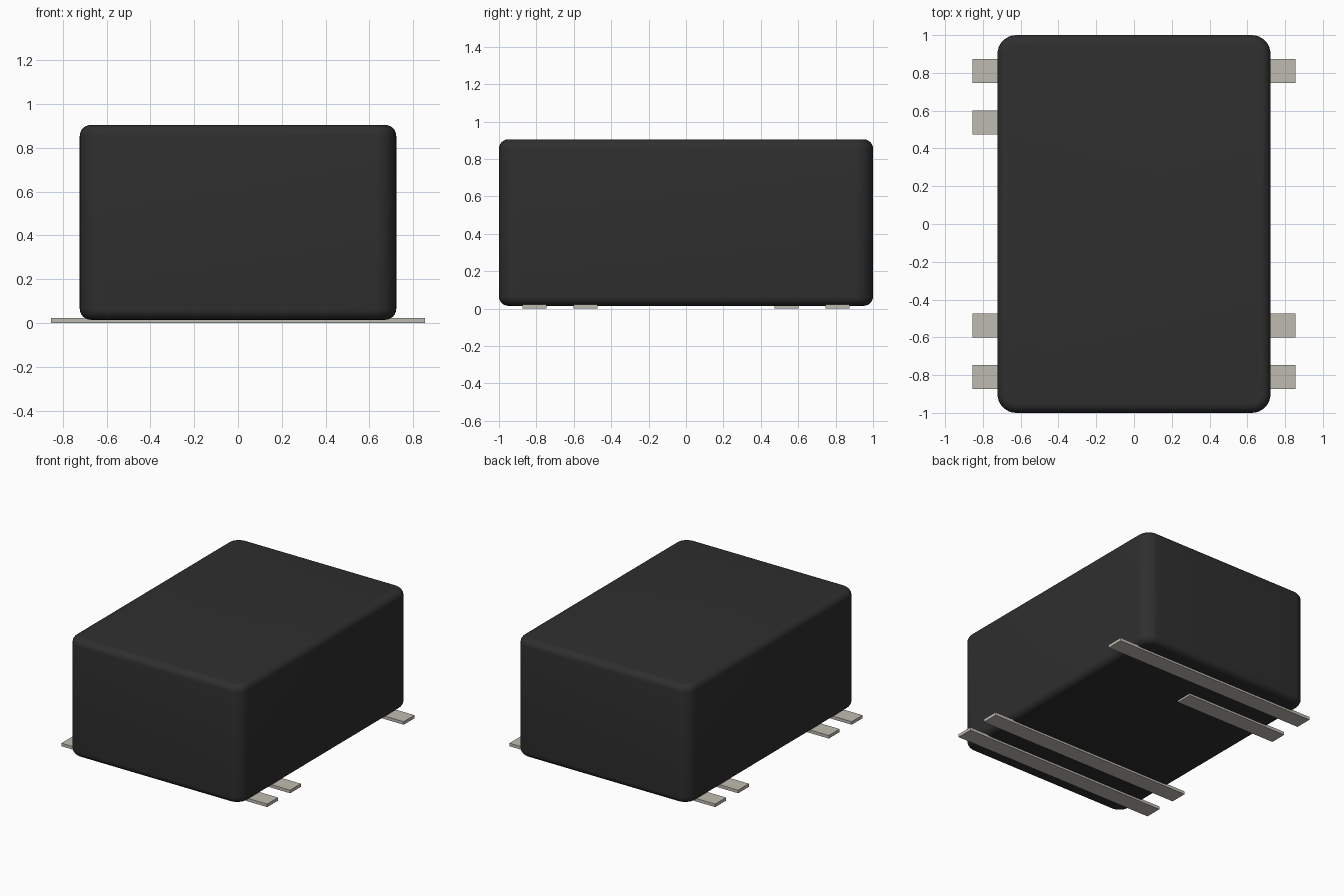
import bpy
import bmesh
from mathutils import Matrix

cube = bpy.data.objects.get("Cube")
if cube:
    bpy.data.objects.remove(cube, do_unlink=True)


def make_material(name, rgb, roughness, metallic=0.0):
    mat = bpy.data.materials.new(name)
    mat.use_nodes = True
    mat.diffuse_color = (*rgb, 1)
    bsdf = mat.node_tree.nodes["Principled BSDF"]
    bsdf.inputs["Base Color"].default_value = (*rgb, 1)
    bsdf.inputs["Roughness"].default_value = roughness
    bsdf.inputs["Metallic"].default_value = metallic
    return mat


def box_bmesh(lo, hi):
    bm = bmesh.new()
    size = [b - a for a, b in zip(lo, hi)]
    mid = [(a + b) / 2 for a, b in zip(lo, hi)]
    bmesh.ops.create_cube(bm, size=1, matrix=Matrix.Translation(mid) @ Matrix.Diagonal((*size, 1)))
    return bm


def finish(bm, name, mat):
    mesh = bpy.data.meshes.new(name)
    bm.to_mesh(mesh)
    bm.free()
    mesh.materials.append(mat)
    obj = bpy.data.objects.new(name, mesh)
    bpy.context.collection.objects.link(obj)
    return obj


black = make_material("black plastic", (0.028, 0.028, 0.028), 0.6)
metal = make_material("pin metal", (0.52, 0.50, 0.44), 0.5)

# Body: wide rounding on the upright edges, tighter rounding on the rims
Z0, Z1 = 0.015, 0.905
bm = box_bmesh((-0.723, -1, Z0), (0.723, 1, Z1))
upright = [e for e in bm.edges if abs(e.verts[0].co.z - e.verts[1].co.z) > 0.1]
bmesh.ops.bevel(bm, geom=upright, offset=0.1, segments=8, profile=0.5, affect='EDGES')
rims = [e for e in bm.edges if abs(e.verts[0].co.z - e.verts[1].co.z) < 1e-4]
bmesh.ops.bevel(bm, geom=rims, offset=0.05, segments=6, profile=0.5, affect='EDGES')
body = finish(bm, "body", black)
bpy.ops.object.select_all(action='DESELECT')
body.select_set(True)
bpy.context.view_layer.objects.active = body
bpy.ops.object.shade_smooth_by_angle()

# Flat contact strips under the body; one stops at the middle
strips = [
    ("front_strip", -0.81, 0.855),
    ("front_inner_strip", -0.538, 0.855),
    ("back_inner_strip", 0.538, 0.0),
    ("back_strip", 0.81, 0.855),
]
for name, y, x_end in strips:
    finish(box_bmesh((-0.855, y - 0.064, 0), (x_end, y + 0.064, 0.023)), name, metal)
